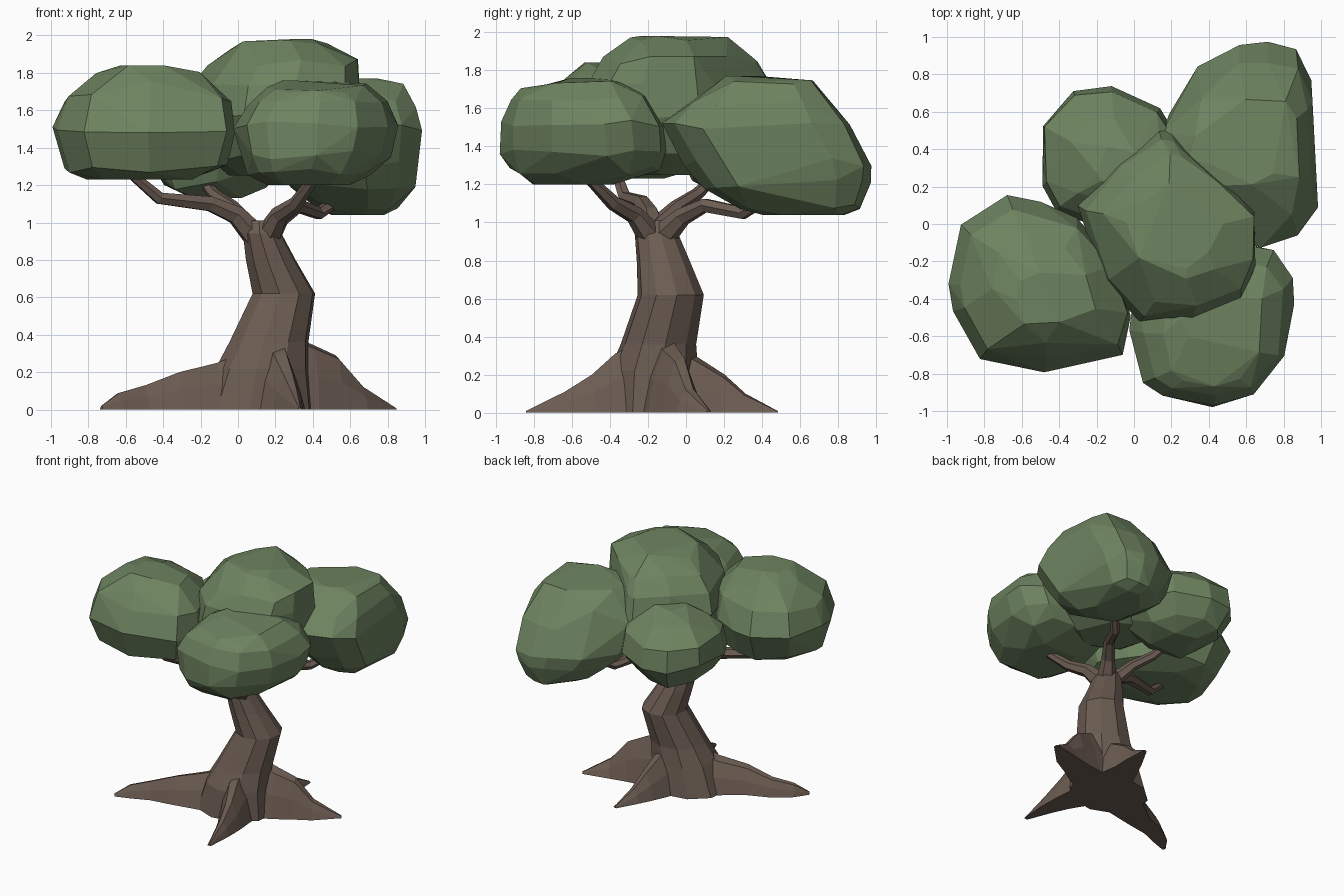
import bpy, bmesh, math, random
from mathutils import Vector


def material(name, rgb):
    m = bpy.data.materials.new(name)
    m.diffuse_color = (*rgb, 1)
    return m


BARK = material("bark", (0.150, 0.108, 0.085))
LEAF = material("leaves", (0.155, 0.230, 0.117))


def finish(bm, name, mat):
    bmesh.ops.recalc_face_normals(bm, faces=bm.faces)
    me = bpy.data.meshes.new(name)
    bm.to_mesh(me)
    bm.free()
    me.materials.append(mat)
    ob = bpy.data.objects.new(name, me)
    bpy.context.collection.objects.link(ob)
    return ob


def skin(rings, name, mat):
    # Bridge equal-sized rings of points and cap both ends
    bm = bmesh.new()
    loops = [[bm.verts.new(p) for p in r] for r in rings]
    n = len(loops[0])
    for a, b in zip(loops, loops[1:]):
        for i in range(n):
            j = (i + 1) % n
            bm.faces.new((a[i], a[j], b[j], b[i]))
    bm.faces.new(loops[0])
    bm.faces.new(loops[-1])
    return finish(bm, name, mat)


def branch(name, path, sides=6):
    # Tapered limb through (x, y, z, radius) stations
    pts = [Vector(p[:3]) for p in path]
    rings = []
    for i, p in enumerate(pts):
        d = (pts[min(i + 1, len(pts) - 1)] - pts[max(i - 1, 0)]).normalized()
        side = d.cross(Vector((0, 0, 1))).normalized()
        up = side.cross(d)
        r = path[i][3]
        rings.append([p + r * (math.cos(t) * side + math.sin(t) * up)
                      for t in (math.tau * k / sides for k in range(sides))])
    return skin(rings, name, BARK)


def root(name, path):
    # Ridge lying on the ground through (x, y, height, half width) stations
    arch = [(-1, 0), (-0.72, 0.5), (-0.3, 0.93), (0.22, 1), (0.68, 0.55), (1, 0)]
    pts = [Vector((p[0], p[1], 0)) for p in path]
    rings = []
    for i, p in enumerate(pts):
        d = (pts[min(i + 1, len(pts) - 1)] - pts[max(i - 1, 0)]).normalized()
        side = Vector((-d.y, d.x, 0))
        h, w = path[i][2:]
        rings.append([p + side * (w * a) + Vector((0, 0, h * b)) for a, b in arch])
    return skin(rings, name, BARK)


def clump(name, seed, outline, layers):
    # Faceted leaf mass: plan outline fitted to a box (z, x0, x1, y0, y1) at each level, then hulled
    rnd = random.Random(seed)
    xs, ys = [p[0] for p in outline], [p[1] for p in outline]
    bm = bmesh.new()
    for k, (z, x0, x1, y0, y1) in enumerate(layers):
        end = k in (0, len(layers) - 1)
        for i, (x, y) in enumerate(outline):
            if end and i % 2:
                continue
            u = (x - min(xs)) / (max(xs) - min(xs))
            v = (y - min(ys)) / (max(ys) - min(ys))
            s = rnd.uniform(0.96, 1.0)
            dz = 0 if end else rnd.uniform(-0.025, 0.025)
            bm.verts.new((x0 + (x1 - x0) * (0.5 + (u - 0.5) * s),
                          y0 + (y1 - y0) * (0.5 + (v - 0.5) * s), z + dz))
    res = bmesh.ops.convex_hull(bm, input=bm.verts)
    bmesh.ops.delete(bm, geom=[g for g in res["geom_interior"] if isinstance(g, bmesh.types.BMVert)],
                     context='VERTS')
    bmesh.ops.dissolve_limit(bm, angle_limit=math.radians(8), verts=bm.verts, edges=bm.edges)
    return finish(bm, name, LEAF)


# Trunk: bent, flared at the base (x, y, z, rx, ry)
stations = [(0.10, -0.17, 0.0, 0.31, 0.26), (0.13, -0.17, 0.22, 0.255, 0.235),
            (0.165, -0.145, 0.36, 0.215, 0.20), (0.245, -0.08, 0.62, 0.17, 0.175),
            (0.175, -0.12, 0.80, 0.135, 0.14), (0.13, -0.155, 0.94, 0.105, 0.115),
            (0.12, -0.16, 1.01, 0.065, 0.075)]
skin([[(x + rx * math.cos(t), y + ry * math.sin(t), z)
       for t in (math.tau * (k + 0.3) / 10 for k in range(10))]
      for x, y, z, rx, ry in stations], "trunk", BARK)

# Roots
root("left_root", [(0.08, -0.18, 0.33, 0.20), (-0.12, -0.24, 0.25, 0.14), (-0.32, -0.33, 0.20, 0.09),
                   (-0.50, -0.38, 0.13, 0.07), (-0.64, -0.46, 0.09, 0.05), (-0.73, -0.53, 0.02, 0.012)])
root("front_root", [(0.19, -0.20, 0.40, 0.15), (0.23, -0.38, 0.31, 0.12), (0.27, -0.50, 0.20, 0.09),
                    (0.30, -0.64, 0.11, 0.06), (0.33, -0.84, 0.01, 0.015)])
root("right_root", [(0.22, -0.12, 0.42, 0.16), (0.40, -0.08, 0.35, 0.13), (0.53, -0.03, 0.29, 0.10),
                    (0.66, 0.02, 0.13, 0.08), (0.84, 0.12, 0.01, 0.02)])
root("back_root", [(0.18, -0.10, 0.38, 0.16), (0.21, 0.06, 0.29, 0.13), (0.23, 0.20, 0.20, 0.09),
                   (0.26, 0.31, 0.10, 0.065), (0.30, 0.48, 0.01, 0.015)])

# Branches
branch("left_branch", [(0.11, -0.16, 0.91, 0.075), (-0.01, -0.19, 1.04, 0.055), (-0.15, -0.23, 1.10, 0.045),
                       (-0.42, -0.32, 1.13, 0.036), (-0.62, -0.38, 1.30, 0.024)])
branch("back_left_branch", [(0.06, -0.16, 0.97, 0.055), (-0.03, -0.05, 1.08, 0.04),
                            (-0.13, 0.06, 1.15, 0.034), (-0.22, 0.18, 1.27, 0.025)])
branch("front_branch", [(0.15, -0.17, 0.91, 0.075), (0.22, -0.27, 1.04, 0.05), (0.31, -0.38, 1.10, 0.04),
                        (0.42, -0.53, 1.25, 0.026)])
branch("back_right_branch", [(0.15, -0.14, 0.91, 0.075), (0.23, -0.02, 1.03, 0.05), (0.32, 0.10, 1.09, 0.04),
                             (0.43, 0.30, 1.05, 0.036), (0.56, 0.44, 1.13, 0.026)])

# Leaf clumps
clump("left_leaves", 3,
      [(-0.93, 0), (-0.68, 0.16), (-0.5, 0.13), (-0.3, 0.04), (-0.1, -0.2), (0, -0.5), (-0.06, -0.7),
       (-0.48, -0.8), (-0.83, -0.73), (-0.98, -0.47), (-1, -0.32)],
      [(1.23, -0.82, -0.2, -0.58, -0.1), (1.29, -0.93, -0.05, -0.72, 0.05), (1.49, -1.0, 0.0, -0.8, 0.16),
       (1.66, -0.94, -0.03, -0.73, 0.08), (1.78, -0.77, -0.2, -0.64, -0.05), (1.84, -0.63, -0.38, -0.56, -0.25)])
clump("front_leaves", 8,
      [(-0.03, -0.55), (0.05, -0.85), (0.15, -0.93), (0.43, -0.98), (0.65, -0.92), (0.82, -0.7),
       (0.87, -0.4), (0.86, -0.25), (0.75, -0.1), (0.5, -0.05), (0.15, -0.1), (0, -0.3)],
      [(1.20, 0.15, 0.6, -0.83, -0.35), (1.27, 0.05, 0.72, -0.94, -0.12), (1.36, 0.0, 0.82, -0.98, -0.07),
       (1.52, -0.04, 0.87, -0.98, -0.09), (1.65, 0.04, 0.82, -0.93, -0.18),
       (1.72, 0.15, 0.7, -0.87, -0.26), (1.76, 0.24, 0.5, -0.62, -0.38)])
clump("back_right_leaves", 5,
      [(0.15, 0.55), (0.32, 0.83), (0.56, 0.97), (0.72, 0.98), (0.88, 0.93), (0.97, 0.75), (1, 0.1),
       (0.88, -0.06), (0.68, -0.14), (0.3, 0), (0.12, 0.3)],
      [(1.04, 0.5, 0.78, 0.4, 0.84), (1.09, 0.38, 0.88, 0.28, 0.92), (1.2, 0.25, 0.95, 0.08, 0.98),
       (1.32, 0.15, 0.98, -0.03, 0.98), (1.5, 0.12, 1.0, -0.14, 0.88), (1.62, 0.18, 0.96, -0.02, 0.78),
       (1.73, 0.3, 0.89, 0.13, 0.68), (1.77, 0.42, 0.75, 0.21, 0.48)])
clump("top_leaves", 12,
      [(-0.3, 0.1), (-0.1, 0.35), (0.13, 0.52), (0.2, 0.5), (0.45, 0.3), (0.66, 0.08), (0.66, -0.22),
       (0.58, -0.42), (0.3, -0.53), (0.03, -0.52), (-0.17, -0.3)],
      [(1.25, -0.05, 0.42, -0.27, 0.2), (1.35, -0.2, 0.58, -0.45, 0.4), (1.55, -0.3, 0.66, -0.54, 0.52),
       (1.73, -0.27, 0.66, -0.52, 0.47), (1.85, -0.18, 0.65, -0.44, 0.39), (1.95, -0.05, 0.48, -0.3, 0.22),
       (1.98, 0.08, 0.4, -0.24, 0.06)])
clump("back_left_leaves", 21,
      [(-0.5, 0.2), (-0.5, 0.53), (-0.33, 0.72), (-0.12, 0.74), (0.14, 0.62), (0.28, 0.4), (0.25, 0.05),
       (-0.1, -0.06), (-0.42, 0.05)],
      [(1.13, -0.25, 0.03, 0.15, 0.5), (1.2, -0.4, 0.16, 0.03, 0.65), (1.35, -0.5, 0.28, -0.06, 0.74),
       (1.5, -0.48, 0.26, -0.01, 0.71), (1.62, -0.35, 0.15, 0.1, 0.57), (1.68, -0.2, 0.05, 0.2, 0.42)])
